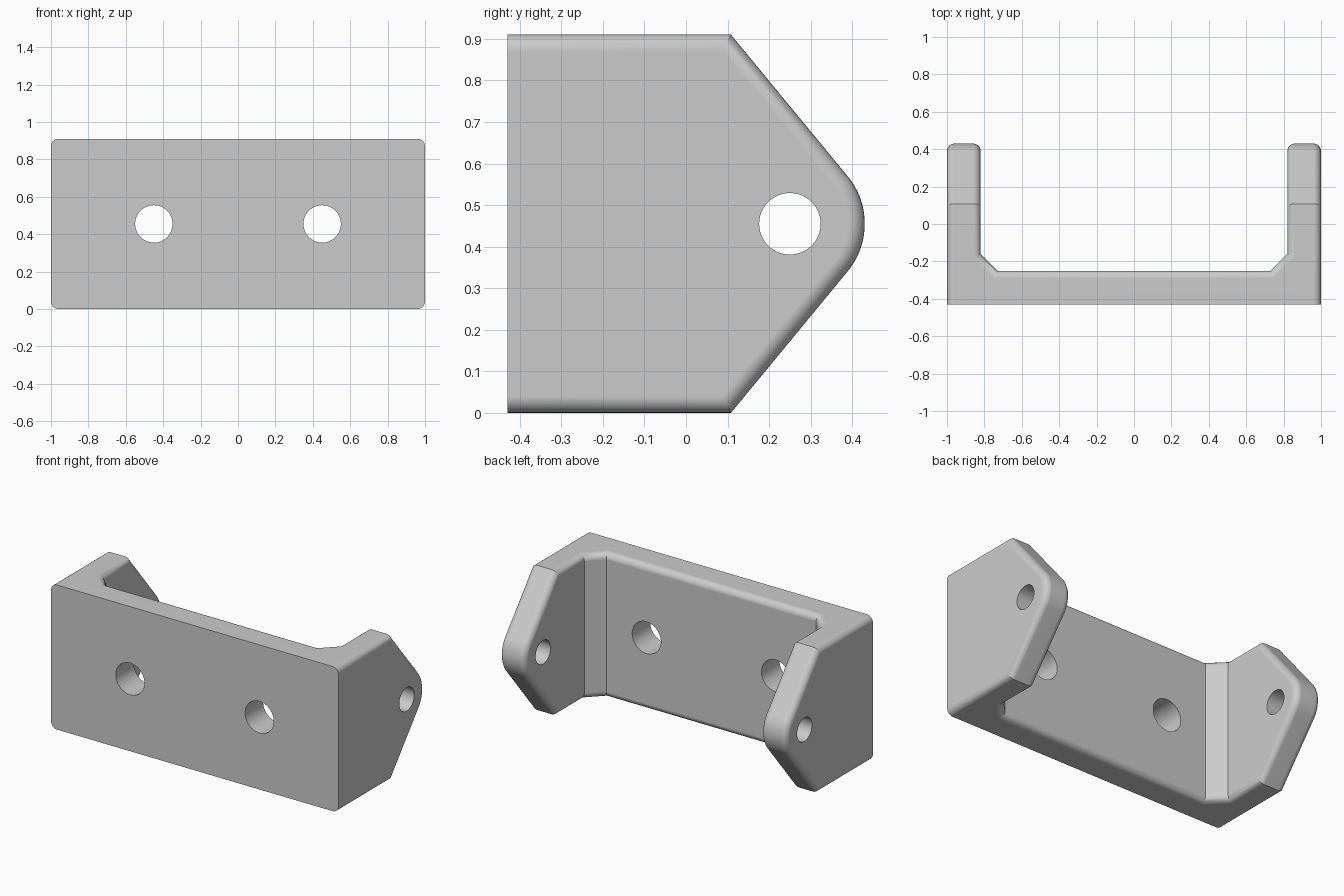
import bpy, bmesh, math
from mathutils import Vector

cube = bpy.data.objects.get("Cube")
if cube:
    bpy.data.objects.remove(cube)

HEIGHT, FRONT, MID = 0.91, -0.43, 0.455
HOLE_Y, NOSE_R, SLOPE = 0.25, 0.18, 39.5

grey = bpy.data.materials.new("plain grey")
grey.use_nodes = True
colour = (0.6, 0.6, 0.6, 1)
grey.diffuse_color = colour
grey.node_tree.nodes["Principled BSDF"].inputs["Base Color"].default_value = colour

# U-shaped plan with chamfered inner corners, raised to full height
half = [(0.73, -0.25), (0.82, -0.16), (0.82, 0.5), (1, 0.5), (1, FRONT)]
plan = half + [(-x, y) for x, y in reversed(half)]
bm = bmesh.new()
base = bm.faces.new([bm.verts.new((x, y, 0)) for x, y in plan])
top = bmesh.ops.extrude_face_region(bm, geom=[base])["geom"]
bmesh.ops.translate(bm, vec=(0, 0, HEIGHT),
                    verts=[v for v in top if isinstance(v, bmesh.types.BMVert)])
bmesh.ops.recalc_face_normals(bm, faces=bm.faces)


def trim(point, normal):
    """Cut away everything beyond a plane and close the cut."""
    bmesh.ops.bisect_plane(bm, geom=bm.verts[:] + bm.edges[:] + bm.faces[:],
                           plane_co=point, plane_no=normal, clear_outer=True)
    bmesh.ops.holes_fill(bm, edges=[e for e in bm.edges if e.is_boundary], sides=0)


# Sloped ends with a rounded nose around the pivot hole
STEPS = 14
order = sorted(range(STEPS + 1), key=lambda i: -abs(i - STEPS / 2))
for i in order:
    a = math.radians(-SLOPE + 2 * SLOPE * i / STEPS)
    n = Vector((0, math.cos(a), math.sin(a)))
    trim(Vector((0, HOLE_Y, MID)) + n * NOSE_R, n)
bmesh.ops.recalc_face_normals(bm, faces=bm.faces)

# Round the long rims, leaving the flat front outline sharp
rims = [e for e in bm.edges
        if e.calc_face_angle(0) > math.radians(60)
        and not all(v.co.y < FRONT + 0.01 for v in e.verts)]
bmesh.ops.bevel(bm, geom=rims, offset=0.04, offset_type='OFFSET', segments=6,
                profile=0.5, affect='EDGES', clamp_overlap=True)

mesh = bpy.data.meshes.new("bracket")
bm.to_mesh(mesh)
bm.free()
mesh.materials.append(grey)
bracket = bpy.data.objects.new("bracket", mesh)
bpy.context.collection.objects.link(bracket)


def drill(name, location, radius, depth, rotation):
    bpy.ops.mesh.primitive_cylinder_add(vertices=48, radius=radius, depth=depth,
                                        location=location, rotation=rotation)
    cutter = bpy.context.object
    cutter.name = name
    cutter.hide_render = True
    cutter.data.materials.append(grey)
    mod = bracket.modifiers.new(name, 'BOOLEAN')
    mod.operation, mod.solver, mod.object = 'DIFFERENCE', 'EXACT', cutter
    bpy.ops.object.select_all(action='DESELECT')
    bracket.select_set(True)
    bpy.context.view_layer.objects.active = bracket
    bpy.ops.object.modifier_apply(modifier=mod.name)
    bpy.data.objects.remove(cutter)


# Mounting holes through the back plate, pivot hole through both arms
for side in (-1, 1):
    drill("mounting_hole_cutter", (side * 0.45, -0.34, MID), 0.1, 0.5, (math.pi / 2, 0, 0))
drill("pivot_hole_cutter", (0, HOLE_Y, MID), 0.074, 3, (0, math.pi / 2, 0))

bpy.ops.object.shade_smooth_by_angle(angle=math.radians(30))
weighted = bracket.modifiers.new("even_shading", 'WEIGHTED_NORMAL')
weighted.keep_sharp = True
